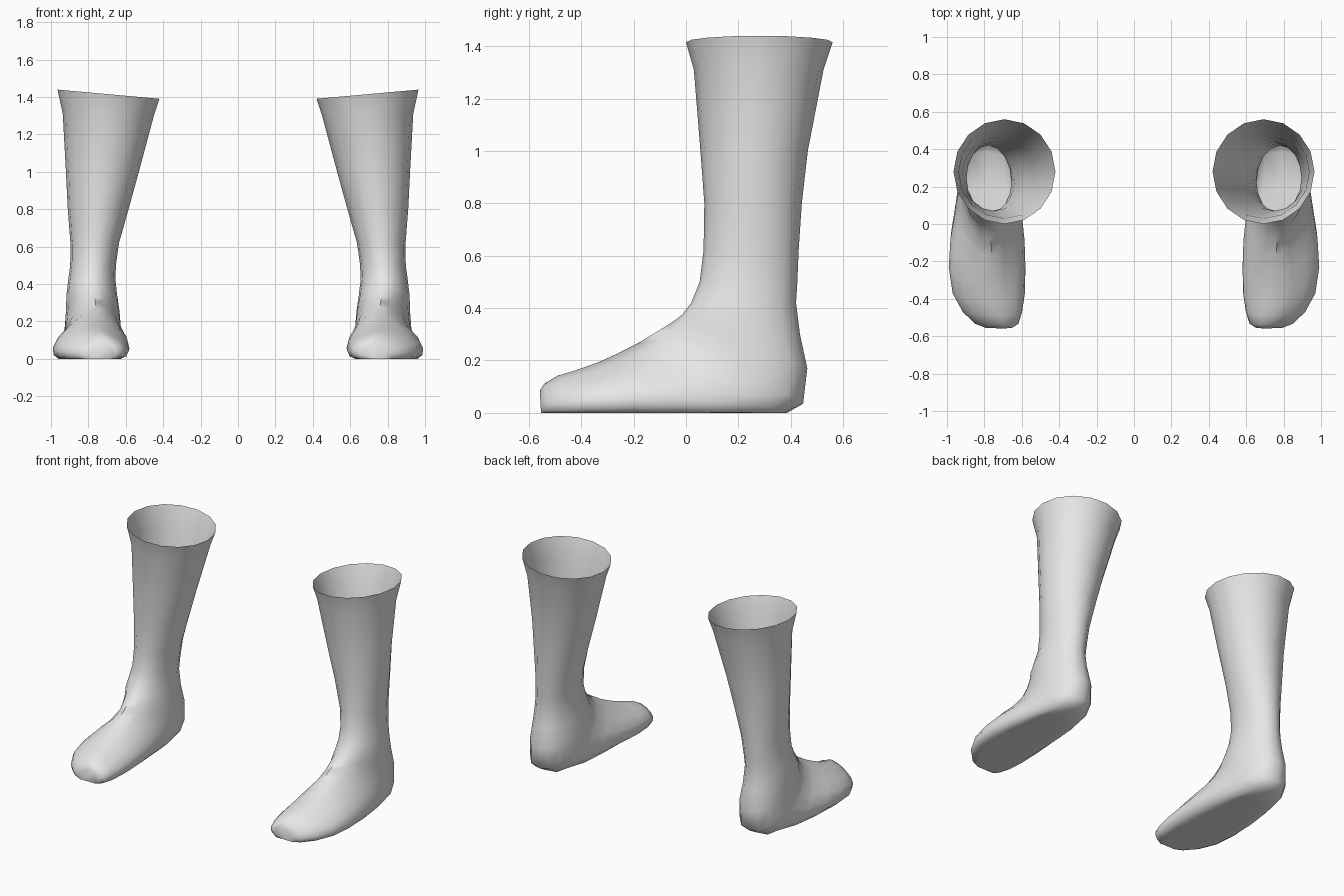
import bpy, bmesh, math

if "Cube" in bpy.data.objects:
    bpy.data.objects.remove(bpy.data.objects["Cube"])

SIDES = 16
grey = bpy.data.materials.new("light grey")
grey.diffuse_color = (0.8, 0.8, 0.8, 1)
grey.use_nodes = True
grey.node_tree.nodes["Principled BSDF"].inputs["Base Color"].default_value = grey.diffuse_color

# leg rings: height, inner x, outer x, front y, back y
LEG = [
    (1.415, .42, .965, .0, .56), (1.31, .447, .937, .03, .525),
    (1.0, .53, .92, .055, .465), (.8, .585, .91, .07, .442),
    (.62, .636, .896, .067, .43), (.5, .653, .897, .052, .425),
    (.42, .655, .908, .02, .42),
]
# foot rings: instep y, z, heel/sole y, z, centre x, half width, boxiness
FOOT = [
    (-.015, .375, .435, .30, .783, .136, .1),
    (-.04, .355, .463, .17, .781, .143, .3),
    (-.07, .335, .447, .035, .783, .15, .5),
    (-.12, .305, .385, -.015, .787, .158, .8),
    (-.18, .268, .20, -.03, .79, .178, 1),
    (-.25, .232, .02, -.03, .795, .198, 1),
    (-.33, .195, -.17, -.03, .797, .205, 1),
    (-.42, .163, -.34, -.03, .788, .193, 1),
    (-.49, .142, -.46, -.03, .768, .158, 1),
    (-.54, .112, -.53, -.02, .745, .115, 1),
    (-.558, .085, -.553, -.01, .735, .07, 1),
]


def leg_ring(z, x0, x1, y0, y1):
    cx, hw = (x0 + x1) / 2, (x1 - x0) / 2
    tilt = .09 if z > 1.4 else 0          # rim leans down to the inside
    pts = []
    for i in range(SIDES):
        a = 2 * math.pi * i / SIDES
        x = cx + hw * math.sin(a)
        y = y0 + (y1 - y0) * (1 - math.cos(a)) / 2
        pts.append((x, y, z + tilt * (x - cx)))
    return pts


def foot_ring(ty, tz, by, bz, cx, hw, box):
    pts = []
    for i in range(SIDES):
        a = 2 * math.pi * i / SIDES
        s = ((1 - math.cos(a)) / 2) ** (1 - .3 * box)
        w = abs(math.sin(a))
        if math.cos(a) < 0:
            w **= 1 - .4 * box            # squarer towards the sole
        x = cx + math.copysign(hw * w, math.sin(a)) - .03 * box * (1 - s)
        pts.append((x, ty + (by - ty) * s, max(0, tz + (bz - tz) * s)))
    return pts


def make_boot(name, side):
    bm = bmesh.new()
    rings = [leg_ring(*r) for r in LEG] + [foot_ring(*r) for r in FOOT]
    loops = [[bm.verts.new((side * x, y, z)) for x, y, z in r] for r in rings]
    for a, b in zip(loops, loops[1:]):
        for i in range(SIDES):
            j = (i + 1) % SIDES
            f = (a[i], a[j], b[j], b[i])
            bm.faces.new(f if side < 0 else f[::-1])
    # toe cap
    bm.faces.new(loops[-1] if side < 0 else loops[-1][::-1])
    bmesh.ops.recalc_face_normals(bm, faces=bm.faces)
    me = bpy.data.meshes.new(name)
    bm.to_mesh(me)
    bm.free()
    me.materials.append(grey)
    ob = bpy.data.objects.new(name, me)
    bpy.context.collection.objects.link(ob)
    bpy.ops.object.select_all(action='DESELECT')
    ob.select_set(True)
    bpy.context.view_layer.objects.active = ob
    bpy.ops.object.shade_smooth_by_angle(angle=math.radians(60))


make_boot("left_boot", 1)
make_boot("right_boot", -1)
